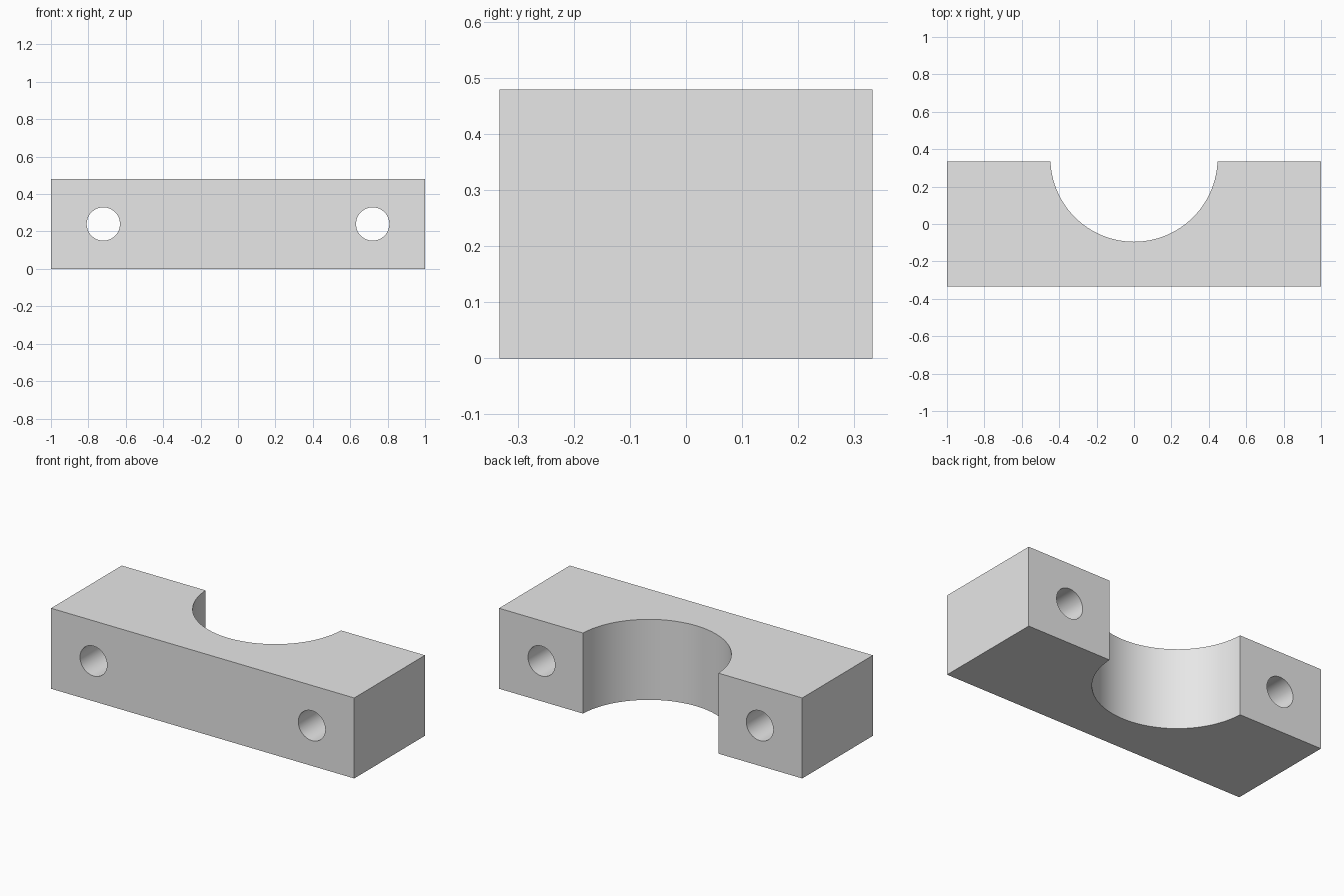
import bpy
import math

default = bpy.data.objects.get("Cube")
if default:
    bpy.data.objects.remove(default, do_unlink=True)

WIDTH, DEPTH, HEIGHT = 2.0, 0.666, 0.48
SADDLE_RADIUS, SADDLE_Y = 0.447, 0.352
HOLE_RADIUS, HOLE_X = 0.089, 0.72

# Plain grey material
grey = bpy.data.materials.new("light grey")
grey.use_nodes = True
colour = (0.8, 0.8, 0.8, 1.0)
grey.diffuse_color = colour
grey.node_tree.nodes["Principled BSDF"].inputs["Base Color"].default_value = colour

# Rectangular block
bpy.ops.mesh.primitive_cube_add(size=1, location=(0, 0, HEIGHT / 2))
block = bpy.context.object
block.name = "clamp_block"
block.scale = (WIDTH, DEPTH, HEIGHT)
bpy.ops.object.transform_apply(location=True, rotation=True, scale=True)
block.data.materials.append(grey)


def cut(name, radius, location, rotation=(0, 0, 0), sides=64):
    """Subtract a cylinder from the block."""
    bpy.ops.mesh.primitive_cylinder_add(
        vertices=sides, radius=radius, depth=2, location=location, rotation=rotation)
    cutter = bpy.context.object
    cutter.name = name
    cutter.data.materials.append(grey)
    modifier = block.modifiers.new(name, "BOOLEAN")
    modifier.operation = "DIFFERENCE"
    modifier.solver = "EXACT"
    modifier.object = cutter
    bpy.context.view_layer.objects.active = block
    bpy.ops.object.modifier_apply(modifier=modifier.name)
    bpy.data.objects.remove(cutter, do_unlink=True)


# Half-round saddle in the back
cut("saddle_cutter", SADDLE_RADIUS, (0, SADDLE_Y, HEIGHT / 2), sides=96)

# Bolt holes running front to back
for side, x in (("left", HOLE_X), ("right", -HOLE_X)):
    cut(side + "_bolt_hole_cutter", HOLE_RADIUS, (x, 0, HEIGHT / 2), (math.pi / 2, 0, 0))

# Smooth the round walls, keep the edges sharp
bpy.ops.object.select_all(action="DESELECT")
block.select_set(True)
bpy.context.view_layer.objects.active = block
bpy.ops.object.shade_smooth_by_angle(angle=math.radians(30))
